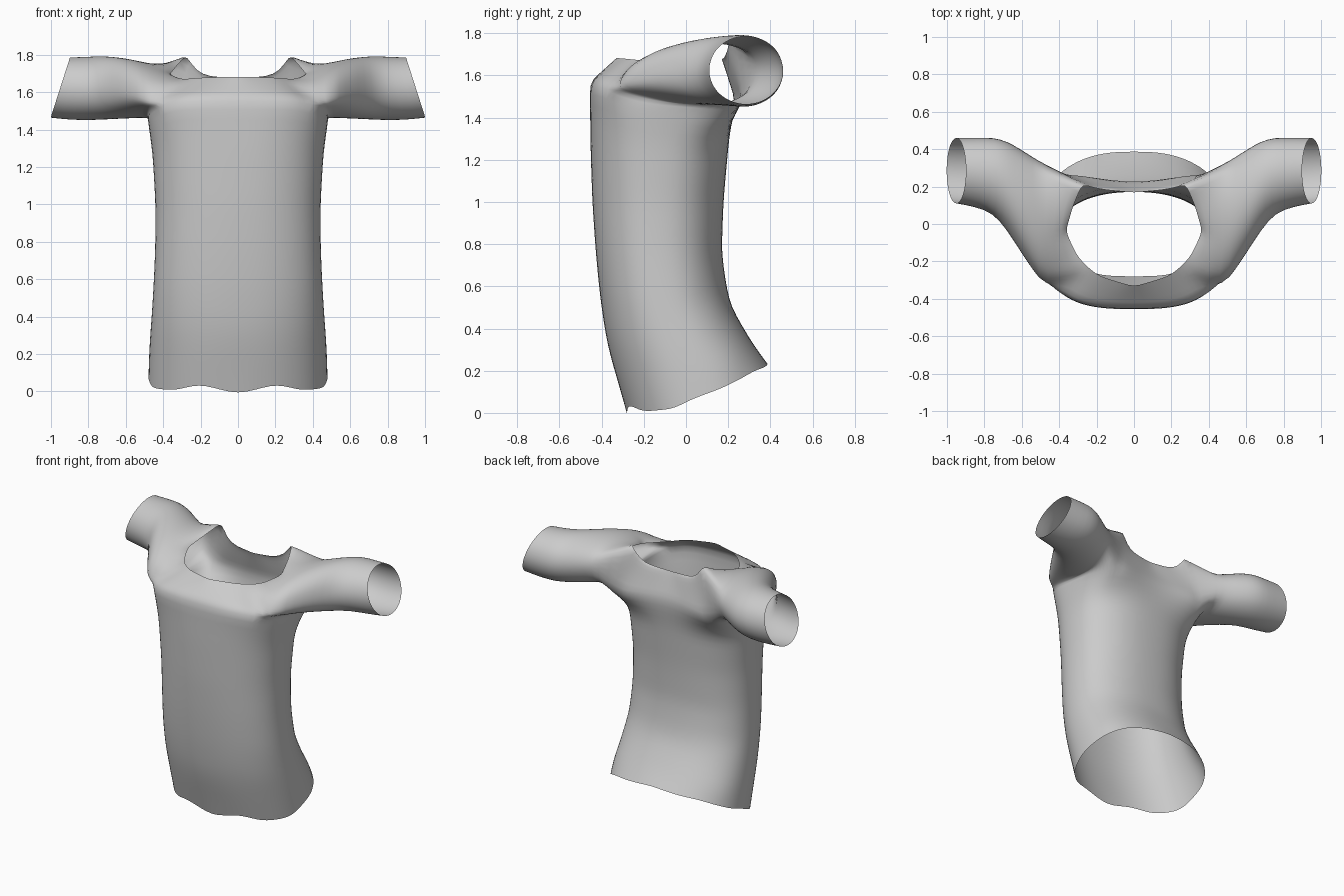
import bpy, bmesh, math

if "Cube" in bpy.data.objects:
    bpy.data.objects.remove(bpy.data.objects["Cube"])

N = 40            # columns around the body
TORSO_ROWS = 14
ARM = range(5, 16)  # columns that open into a sleeve


def interp(table, t):
    """Piecewise linear lookup; each row is (key, values...)."""
    if t <= table[0][0]:
        return table[0][1:]
    for a, b in zip(table, table[1:]):
        if t <= b[0]:
            f = (t - a[0]) / (b[0] - a[0])
            return [p + (q - p) * f for p, q in zip(a[1:], b[1:])]
    return table[-1][1:]


# height: front y, back y, half width, squareness
BODY = [(0.0, -0.28, 0.46, 0.482, 2.3), (0.235, -0.35, 0.387, 0.476, 2.3),
        (0.33, -0.375, 0.315, 0.468, 2.3), (0.52, -0.405, 0.205, 0.455, 2.3),
        (0.75, -0.428, 0.17, 0.444, 2.3), (1.0, -0.445, 0.178, 0.442, 2.3),
        (1.3, -0.455, 0.205, 0.46, 2.4), (1.45, -0.455, 0.228, 0.485, 2.6),
        (1.56, -0.46, 0.228, 0.49, 3.0)]
# angle from front to back: hem height, height of the chest seam
EDGES = [(-90, -0.012, 1.565), (-68, 0.042, 1.565), (-50, 0.006, 1.555), (-20, 0.018, 1.50),
         (0, 0.08, 1.475), (30, 0.155, 1.44), (50, 0.2, 1.455), (90, 0.235, 1.49)]
# angle from front to back: x, y, z of the neckline
NECK = [(-90, 0, -0.335, 1.683), (-60, 0.2, -0.275, 1.678), (-40, 0.3, -0.18, 1.668),
        (-10, 0.365, -0.04, 1.695), (22, 0.325, 0.1, 1.745), (45, 0.275, 0.215, 1.80),
        (54, 0.225, 0.195, 1.71), (63, 0.15, 0.182, 1.685), (90, 0, 0.168, 1.675)]
# x: front y, back y, low z, high z, shear of the top, rise of the front underside
SLEEVE = [(0.48, -0.335, 0.325, 1.425, 1.75, 0.04, 0.04),
          (0.54, -0.25, 0.36, 1.43, 1.768, 0.03, 0.035),
          (0.61, -0.145, 0.405, 1.435, 1.782, 0.018, 0.025),
          (0.68, -0.035, 0.445, 1.44, 1.79, 0.008, 0.015),
          (0.75, 0.055, 0.465, 1.444, 1.794, 0, 0.006),
          (0.85, 0.09, 0.463, 1.45, 1.79, 0, 0),
          (0.95, 0.108, 0.462, 1.463, 1.787, 0, 0)]


def folded(i):
    """Angle of a column measured on the right half, and its side."""
    return (-90 + 9 * i, 1) if i <= 20 else (-90 + 9 * (N - i), -1)


def body_point(i, z):
    deg, side = folded(i)
    yf, yb, hw, n = interp(BODY, z)
    a = math.radians(deg)
    c, s = max(math.cos(a), 0), math.sin(a)
    x = hw * c ** (2 / n)
    if deg in (-90, 90):
        x = 0
    y = (yf + yb) / 2 + (yb - yf) / 2 * math.copysign(abs(s) ** (2 / n), s)
    if s > 0:   # shoulder blades stand out from the spine
        y += 0.22 * min(max((z - 1.32) / 0.14, 0), 1) * (x / hw) ** 2 * min(1, s * 1.6)
    return (side * x, y, z)


bm = bmesh.new()
rows = []

# torso tube with a slanted hem
for r in range(TORSO_ROWS + 1):
    row = []
    for i in range(N):
        hem, top = interp(EDGES, folded(i)[0])
        row.append(bm.verts.new(body_point(i, hem + (top - hem) * r / TORSO_ROWS)))
    rows.append(row)

# yoke from the chest seam to the neckline
for f, rise in ((0.3, 0), (0.6, 0.03), (0.85, 0.06), (1.0, 0)):
    row = []
    for i in range(N):
        deg, side = folded(i)
        k = interp(NECK, deg)
        t = rows[TORSO_ROWS][i].co
        lift = rise * max(0, math.cos(math.radians((deg - 20) * 1.3)))
        row.append(bm.verts.new((t.x + (side * k[0] - t.x) * f,
                                 t.y + (k[1] - t.y) * f,
                                 t.z + (k[2] - t.z) * f + lift)))
    rows.append(row)

arm_cells = set()
for i in list(ARM)[:-1]:
    arm_cells |= {i, N - 1 - i}
for r in range(len(rows) - 1):
    for i in range(N):
        if TORSO_ROWS <= r < TORSO_ROWS + 3 and i in arm_cells:
            continue
        j = (i + 1) % N
        bm.faces.new((rows[r][i], rows[r][j], rows[r + 1][j], rows[r + 1][i]))

# angles around a sleeve that match the armhole loop
angles = [-155 + 13 * k for k in range(11)] + [-25 + 50 * k / 3 for k in (1, 2)]
angles += [25 + 13 * k for k in range(11)] + [155 + 50 * k / 3 for k in (1, 2)]

# sleeves, grown out of each armhole
for side in (1, -1):
    def at(r, i):
        return rows[TORSO_ROWS + r][i if side > 0 else (N - i) % N]
    loop = [at(0, i) for i in ARM] + [at(1, 15), at(2, 15)]
    loop += [at(3, i) for i in reversed(ARM)] + [at(2, 5), at(1, 5)]
    for x, y0, y1, z0, z1, shear, rise in SLEEVE:
        tilt = 0.052 * max(0, (x - 0.6) / 0.35)
        ring = []
        for d in angles:
            c, s = math.cos(math.radians(d)), math.sin(math.radians(d))
            z = (z0 + z1) / 2 + (z1 - z0) / 2 * s + shear * c * min(1, 1 + s)
            z += rise * (1 - c) * max(0, -s)
            ring.append(bm.verts.new((side * (x - tilt * s),
                                      (y0 + y1) / 2 + (y1 - y0) / 2 * c, z)))
        for k in range(len(loop)):
            m = (k + 1) % len(loop)
            quad = (loop[k], loop[m], ring[m], ring[k])
            bm.faces.new(quad if side > 0 else quad[::-1])
        loop = ring

# remove stray points left inside the armholes
bmesh.ops.delete(bm, geom=[v for v in bm.verts if not v.link_faces], context='VERTS')

for f in bm.faces:
    f.smooth = True
mesh = bpy.data.meshes.new("shirt")
bm.to_mesh(mesh)
bm.free()
shirt = bpy.data.objects.new("shirt", mesh)
bpy.context.collection.objects.link(shirt)

# soft cloth surface
sub = shirt.modifiers.new("soften", "SUBSURF")
sub.levels = sub.render_levels = 1

cloth = bpy.data.materials.new("grey_cloth")
cloth.diffuse_color = (0.6, 0.6, 0.6, 1)
cloth.use_nodes = True
cloth.node_tree.nodes["Principled BSDF"].inputs["Base Color"].default_value = cloth.diffuse_color
mesh.materials.append(cloth)
